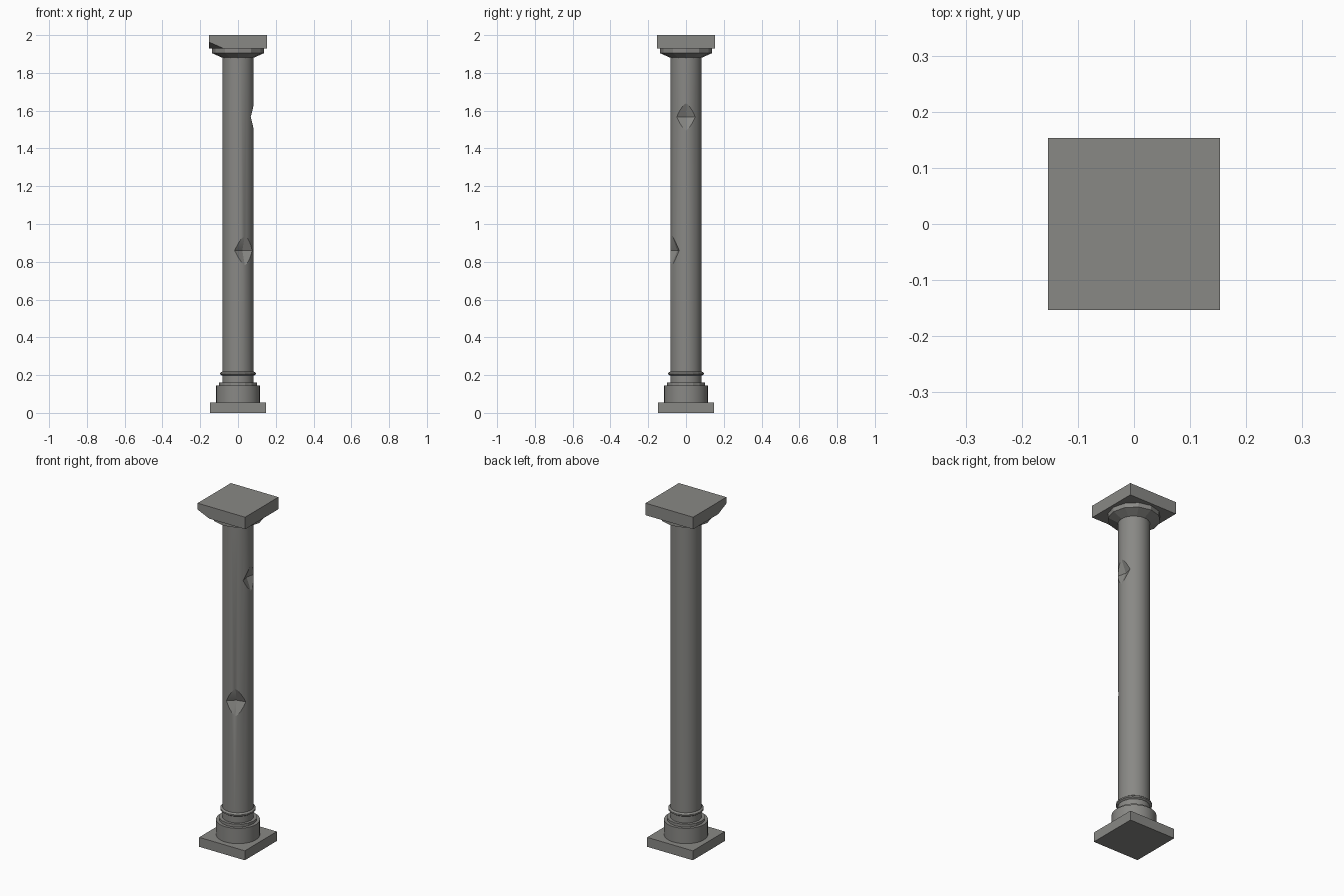
import bpy, bmesh, math
from mathutils import Vector, Matrix

if "Cube" in bpy.data.objects:
    bpy.data.objects.remove(bpy.data.objects["Cube"])

stone = bpy.data.materials.new("grey_stone")
stone.diffuse_color = (0.25, 0.248, 0.235, 1)
stone.use_nodes = True
stone.node_tree.nodes["Principled BSDF"].inputs["Base Color"].default_value = stone.diffuse_color


def make_object(name, bm):
    bmesh.ops.recalc_face_normals(bm, faces=bm.faces)
    mesh = bpy.data.meshes.new(name)
    bm.to_mesh(mesh)
    bm.free()
    mesh.materials.append(stone)
    ob = bpy.data.objects.new(name, mesh)
    bpy.context.collection.objects.link(ob)
    return ob


def activate(ob):
    bpy.ops.object.select_all(action='DESELECT')
    ob.select_set(True)
    bpy.context.view_layer.objects.active = ob


def lathe(name, profile, sides):
    """Closed solid of revolution from (radius, z) points."""
    bm = bmesh.new()
    rings = [[bm.verts.new((r * math.cos(2 * math.pi * i / sides),
                            r * math.sin(2 * math.pi * i / sides), z))
              for i in range(sides)] for r, z in profile]
    for a, b in zip(rings, rings[1:]):
        for i in range(sides):
            j = (i + 1) % sides
            bm.faces.new((a[i], a[j], b[j], b[i]))
    bm.faces.new(rings[0])
    bm.faces.new(rings[-1])
    return make_object(name, bm)


def slab_mesh(half, z0, z1):
    bm = bmesh.new()
    bmesh.ops.create_cube(bm, size=1, matrix=Matrix.Translation((0, 0, (z0 + z1) / 2))
                          @ Matrix.Diagonal((2 * half, 2 * half, z1 - z0, 1)))
    return bm


# square foot and stepped base
make_object("plinth", slab_mesh(0.147, 0, 0.055))
drum = lathe("base_drum", [(0.116, 0.055), (0.116, 0.144)], 32)
lathe("base_step", [(0.1, 0.144), (0.1, 0.16)], 16)
lathe("neck_ring", [(0.08, 0.195), (0.094, 0.204), (0.094, 0.212), (0.08, 0.222)], 16)

# round shaft with chipped hollows
R = 0.083
shaft = lathe("shaft", [(R, 0.15), (R, 1.89)], 32)


def chip(angle, z, apex, half_height):
    """Cut a blunt diamond hollow; apex is its deepest radius."""
    depth = 0.1
    h = half_height * depth / (R - apex)
    bm = bmesh.new()
    axes = [Vector((depth, 0, 0)), Vector((0, 0.4, 0)), Vector((0, 0, h))]
    bmesh.ops.convex_hull(bm, input=[bm.verts.new(a * s) for a in axes for s in (-1, 1)])
    bm.transform(Matrix.Translation((0, 0, z)) @ Matrix.Rotation(math.radians(angle), 4, 'Z')
                 @ Matrix.Translation((apex + depth, 0, 0)))
    cutter = make_object("chip_cutter", bm)
    cutter.hide_render = True
    activate(shaft)
    mod = shaft.modifiers.new("chip", 'BOOLEAN')
    mod.operation, mod.solver, mod.object = 'DIFFERENCE', 'EXACT', cutter
    bpy.ops.object.modifier_apply(modifier=mod.name)
    bpy.data.objects.remove(cutter)


chip(-64, 0.86, 0.052, 0.08)
chip(0, 1.567, 0.055, 0.073)
chip(-140, 1.635, 0.073, 0.058)
chip(115, 0.95, 0.069, 0.065)

# flared capital
lathe("capital", [(0.083, 1.88), (0.137, 1.904), (0.137, 1.93)], 12)

# square top slab with a broken lower corner
S = 0.153
bm = slab_mesh(S, 1.93, 2.0)
a, b, c = Vector((-S, -S, 1.963)), Vector((-0.078, -S, 1.93)), Vector((-S, -0.078, 1.93))
n = (b - a).cross(c - a).normalized()
if n.dot(Vector((-S, -S, 1.93)) - a) < 0:
    n = -n
cut = bmesh.ops.bisect_plane(bm, geom=bm.verts[:] + bm.edges[:] + bm.faces[:],
                             plane_co=a, plane_no=n, clear_outer=True)
bmesh.ops.holes_fill(bm, edges=[e for e in bm.edges if e.is_boundary], sides=0)
make_object("top_slab", bm)

# soften the round parts, keeping sharp edges
for ob in (shaft, drum):
    activate(ob)
    bpy.ops.object.shade_smooth_by_angle(angle=math.radians(25))
